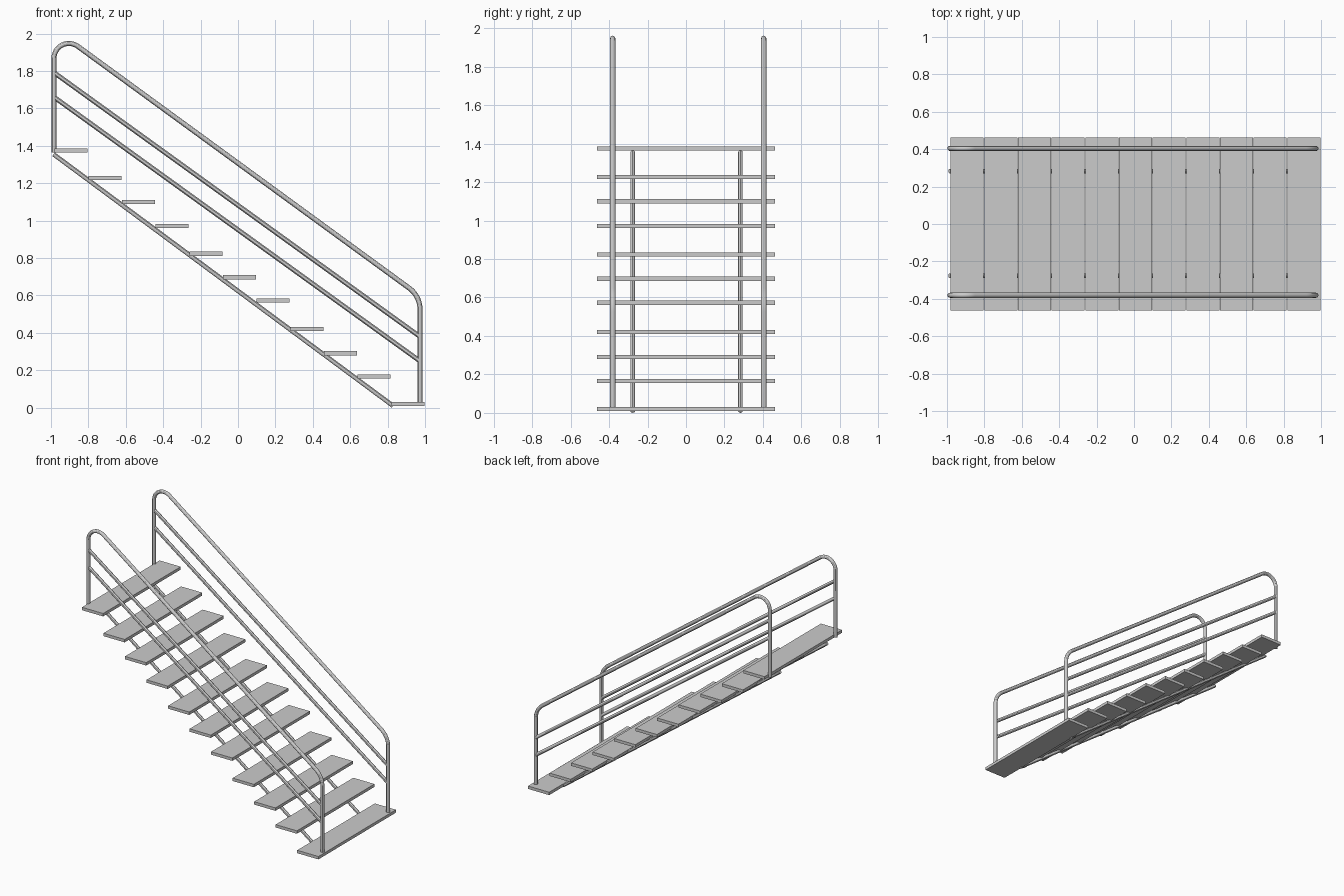
import bpy
from math import tan
from mathutils import Vector, Quaternion

if "Cube" in bpy.data.objects:
    bpy.data.objects.remove(bpy.data.objects["Cube"])


def box(name, centre, size):
    bpy.ops.mesh.primitive_cube_add(size=1, location=centre)
    ob = bpy.context.object
    ob.name = name
    ob.scale = size
    bpy.ops.object.transform_apply(location=False, rotation=False, scale=True)


def tube(name, points, radius):
    """Round capped pipe along a list of points, turned into a mesh."""
    cu = bpy.data.curves.new(name, 'CURVE')
    cu.dimensions = '3D'
    cu.bevel_depth = radius
    cu.bevel_resolution = 4
    cu.use_fill_caps = True
    sp = cu.splines.new('POLY')
    sp.points.add(len(points) - 1)
    for p, co in zip(sp.points, points):
        p.co = (*co, 1)
    ob = bpy.data.objects.new(name, cu)
    bpy.context.collection.objects.link(ob)
    bpy.ops.object.select_all(action='DESELECT')
    ob.select_set(True)
    bpy.context.view_layer.objects.active = ob
    bpy.ops.object.convert(target='MESH')
    bpy.ops.object.shade_smooth_by_angle()


def fillet(a, corner, b, r, n=12):
    """Arc of radius r rounding the corner between a and b."""
    u, v = (a - corner).normalized(), (b - corner).normalized()
    half = u.angle(v) / 2
    start = corner + u * (r / tan(half))
    mid = corner + (u + v).normalized() * (r / abs((u.cross((u + v).normalized())).length))
    end = corner + v * (r / tan(half))
    turn = (start - mid).rotation_difference(end - mid)
    return [mid + Quaternion().slerp(turn, i / n) @ (start - mid) for i in range(n + 1)]


# Treads, from the top step down to the floor step
heights = [1.375, 1.227, 1.1, 0.971, 0.823, 0.697, 0.572, 0.421, 0.291, 0.166, 0.02]
for i, z in enumerate(heights):
    box(f"tread_{i + 1}", (-0.892 + 0.18 * i, 0, z), (0.177, 0.926, 0.022))

# Sloping support pipes under the treads
for side, y in (("front", -0.277), ("back", 0.283)):
    tube(f"stringer_{side}", [(-0.986, y, 1.355), (0.829, y, 0.01)], 0.012)

# Handrail loops with two slanted infill bars on each side
for side, y in (("front", -0.381), ("back", 0.404)):
    foot_top, foot_low = Vector((-0.984, y, 1.365)), Vector((0.973, y, 0.02))
    bend_top, bend_low = Vector((-0.984, y, 2.025)), Vector((0.973, y, 0.597))
    path = ([foot_top] + fillet(foot_top, bend_top, bend_low, 0.08)
            + fillet(bend_top, bend_low, foot_low, 0.14) + [foot_low])
    tube(f"handrail_{side}", path, 0.0135)
    for k, z in (("upper", 1.792), ("lower", 1.661)):
        tube(f"{k}_bar_{side}", [(-0.984, y, z), (0.973, y, z - 1.412)], 0.0125)
